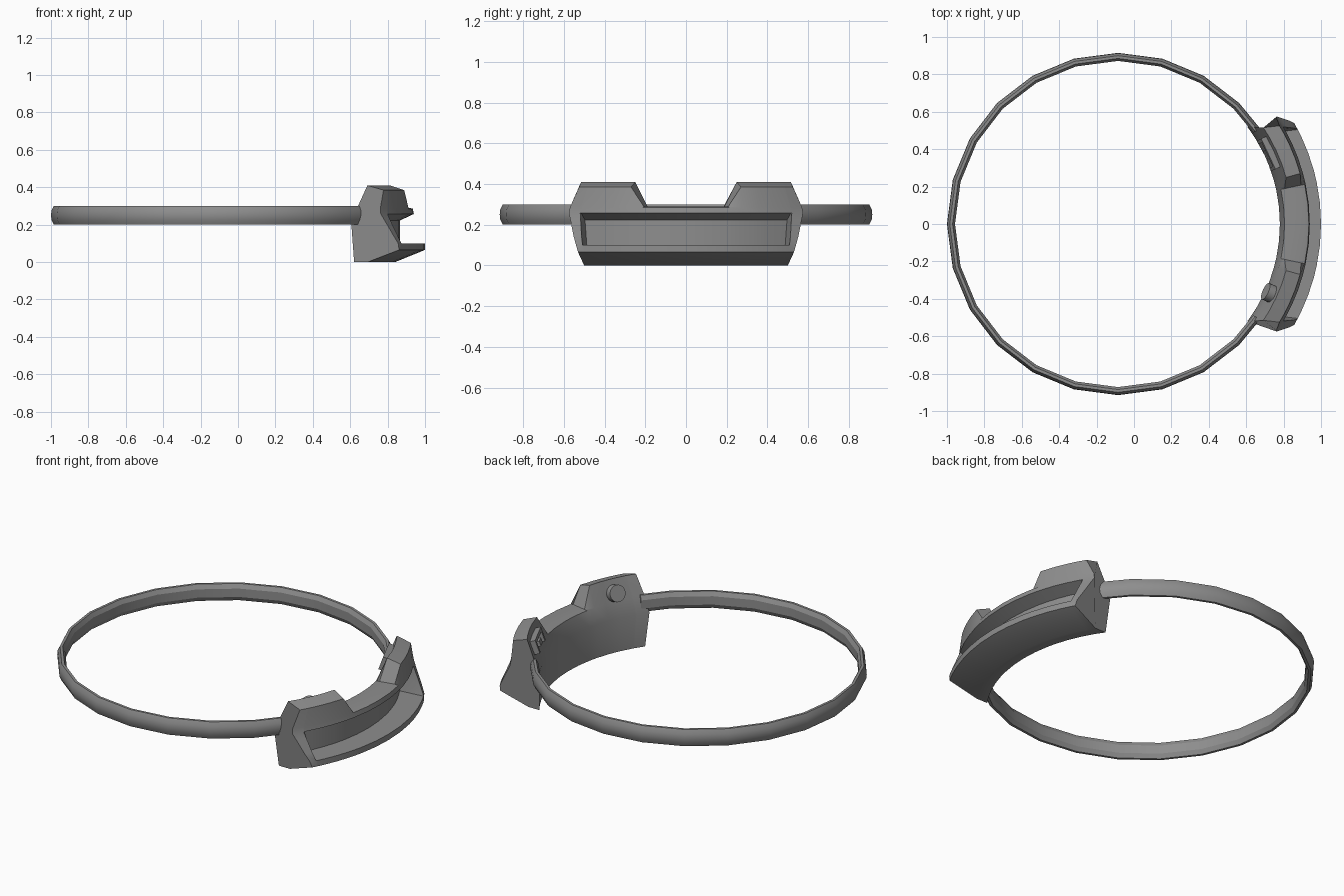
import bpy, bmesh, math
from mathutils import Matrix, Vector

cube = bpy.data.objects.get("Cube")
if cube:
    bpy.data.objects.remove(cube, do_unlink=True)

CENTRE_X = -0.085  # axis shared by the band and the visor

grey = bpy.data.materials.new("dark_grey")
grey.use_nodes = True
colour = (0.27, 0.27, 0.27, 1)
grey.diffuse_color = colour
grey.node_tree.nodes["Principled BSDF"].inputs["Base Color"].default_value = colour


def polar(radius, angle, z):
    return Vector((CENTRE_X + radius * math.cos(angle), radius * math.sin(angle), z))


def finish(bm, name):
    bmesh.ops.recalc_face_normals(bm, faces=bm.faces)
    mesh = bpy.data.meshes.new(name)
    bm.to_mesh(mesh)
    bm.free()
    mesh.materials.append(grey)
    obj = bpy.data.objects.new(name, mesh)
    bpy.context.collection.objects.link(obj)
    bpy.ops.object.select_all(action='DESELECT')
    obj.select_set(True)
    bpy.context.view_layer.objects.active = obj
    bpy.ops.object.shade_smooth_by_angle(angle=math.radians(25))


def loft(sections, name):
    """Skin a row of closed cross-sections and cap both ends."""
    bm = bmesh.new()
    rings = [[bm.verts.new(p) for p in section] for section in sections]
    n = len(rings[0])
    for a, b in zip(rings, rings[1:]):
        for i in range(n):
            j = (i + 1) % n
            bm.faces.new((a[i], a[j], b[j], b[i]))
    bm.faces.new(rings[0])
    bm.faces.new(rings[-1])
    finish(bm, name)


# Head band: rounded strip, open where the visor sits
band_profile = [(0.9, 0.2), (0.912, 0.225), (0.915, 0.25), (0.912, 0.275), (0.9, 0.3),
                (0.885, 0.3), (0.872, 0.275), (0.872, 0.225), (0.885, 0.2)]
band_angles = [34] + list(range(45, 316, 15)) + [326]
loft([[polar(r, math.radians(a), z) for r, z in band_profile] for a in band_angles],
     "head_band")

# Visor housing: low in the middle, raised at both sides, with a long slot in front
inner = [(0.865, 0), (0.865, 0.2), (0.89, 0.29)]
low_top = [(0.91, 0.29), (1.0, 0.29)]
high_top = [(0.932, 0.41), (1.01, 0.385)]
upper_lip = [(1.02, 0.285), (1.025, 0.257)]
slot_open = [(0.95, 0.222), (0.95, 0.1)]
slot_shut = [(1.039, 0.22), (1.069, 0.143)]
lower_lip = [(1.085, 0.1), (1.085, 0.065), (0.925, 0)]
low = inner + low_top + upper_lip + slot_open + lower_lip
high = inner + high_top + upper_lip + slot_open + lower_lip
shut = inner + high_top + upper_lip + slot_shut + lower_lip

half = [[polar(r, math.radians(a), z) for r, z in profile]
        for a, profile in [(0, low), (6, low), (12, low), (15.5, high),
                           (20.5, high), (25, high)]]
# Past the last angle each corner runs on to its own end, so the cap is slanted
end_y = [0.5, 0.52, 0.52, 0.515, 0.525, 0.57, 0.575, 0.567, 0.552, 0.54, 0.53, 0.5]
for t, profile in [(0.57, high), (0.61, shut), (1, shut)]:
    section = []
    for (r, z), y_end in zip(profile, end_y):
        y = r * math.sin(math.radians(25)) * (1 - t) + y_end * t
        section.append(polar(r, math.asin(y / r), z))
    half.append(section)
mirrored = [[Vector((p.x, -p.y, p.z)) for p in s] for s in half[:0:-1]]
loft(mirrored + half, "visor_housing")


def inner_frame(degrees, radius, z):
    """Matrix on the sloped inner face: X along the arc, Y down the slope, Z out of it."""
    a = math.radians(degrees)
    radial = Vector((math.cos(a), math.sin(a), 0))
    normal = (radial * -0.944 + Vector((0, 0, 0.33))).normalized()
    along = Vector((-math.sin(a), math.cos(a), 0))
    m = Matrix((along, normal.cross(along), normal)).transposed().to_4x4()
    m.translation = polar(radius, a, z)
    return m


# Round button inside the right-hand block
bm = bmesh.new()
bmesh.ops.create_cone(bm, cap_ends=True, segments=20, radius1=0.048, radius2=0.048,
                      depth=0.05, matrix=inner_frame(-24.5, 0.89, 0.34))
finish(bm, "round_button")

# Bracket-shaped clip inside the other block
bm = bmesh.new()
frame = inner_frame(25, 0.892, 0.34)
for x, y, sx, sy in [(0, -0.03, 0.18, 0.02), (-0.08, 0, 0.02, 0.08),
                     (0.08, 0, 0.02, 0.08), (0, 0.01, 0.05, 0.03)]:
    place = frame @ Matrix.Translation((x, y, 0)) @ Matrix.Diagonal((sx, sy, 0.04, 1))
    bmesh.ops.create_cube(bm, size=1, matrix=place)
finish(bm, "bracket_clip")
